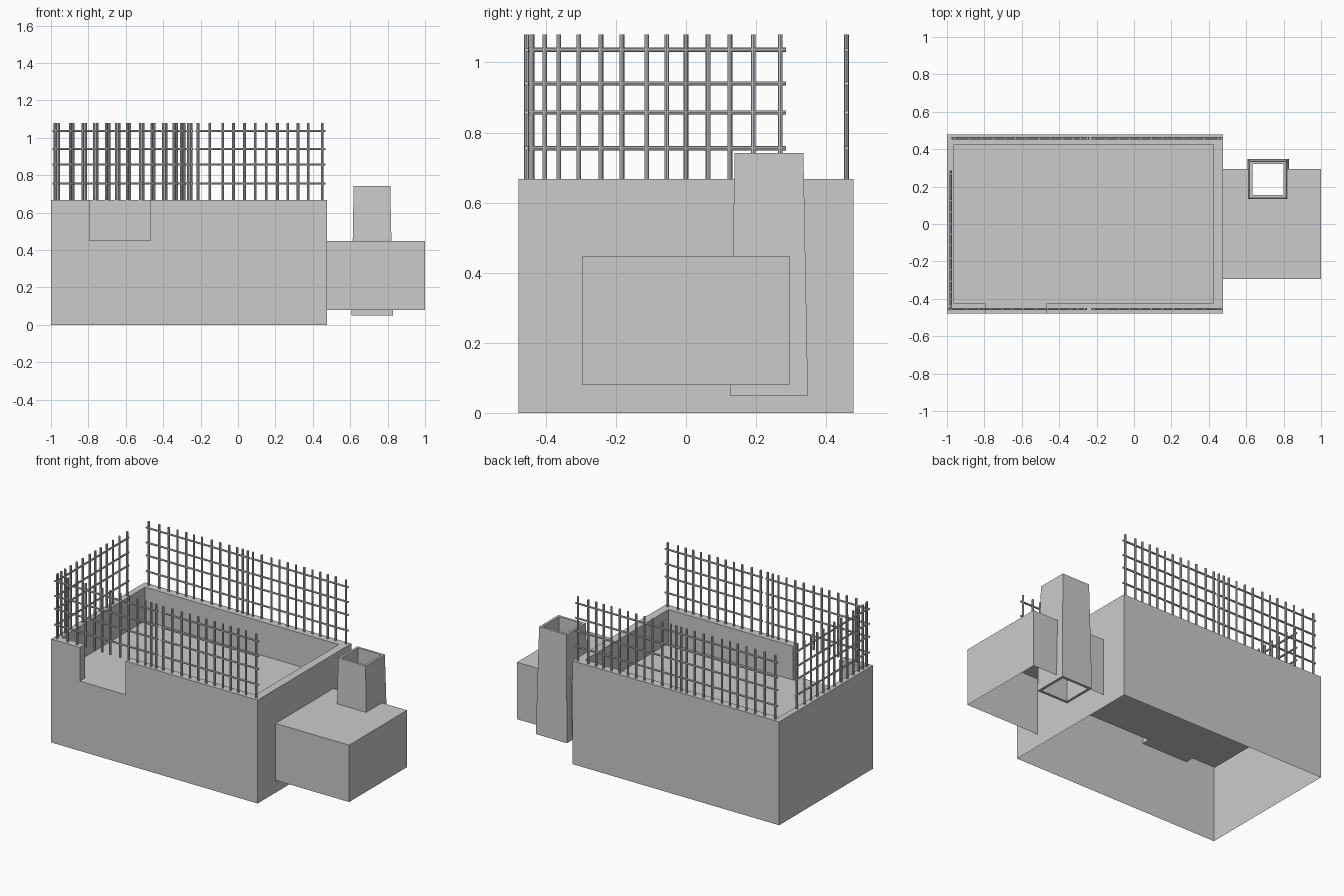
import bpy, bmesh
from mathutils import Vector

if "Cube" in bpy.data.objects:
    bpy.data.objects.remove(bpy.data.objects["Cube"])


def make_object(name, polys):
    """Object from a few polygons, welded, with consistent normals."""
    bm = bmesh.new()
    for poly in polys:
        bm.faces.new([bm.verts.new(p) for p in poly])
    bmesh.ops.remove_doubles(bm, verts=bm.verts, dist=1e-5)
    bmesh.ops.recalc_face_normals(bm, faces=bm.faces)
    me = bpy.data.meshes.new(name)
    bm.to_mesh(me)
    bm.free()
    ob = bpy.data.objects.new(name, me)
    bpy.context.collection.objects.link(ob)
    return ob


def at(points, z):
    return [(x, y, z) for x, y in points]


def strip(points, z0, z1):
    """Upright walls along an open path."""
    return [[(*a, z0), (*b, z0), (*b, z1), (*a, z1)]
            for a, b in zip(points, points[1:])]


# main building: open-bottomed shell, sunken roof terrace, gap in the parapet
X0, X1, Y = -1.0, 0.475, 0.478
IX0, IX1, IY = -0.962, 0.422, 0.425
NX0, NX1 = -0.795, -0.467
TOP, FLOOR = 0.667, 0.45
outer = [(NX1, -Y), (X1, -Y), (X1, Y), (X0, Y), (X0, -Y), (NX0, -Y)]
inner = [(NX0, -IY), (IX0, -IY), (IX0, IY), (IX1, IY), (IX1, -IY), (NX1, -IY)]
polys = strip([(X1, -Y), (X1, Y), (X0, Y), (X0, -Y)], 0, TOP)
polys.append([(X0, -Y, 0), (X1, -Y, 0), (X1, -Y, TOP), (NX1, -Y, TOP),
              (NX1, -Y, FLOOR), (NX0, -Y, FLOOR), (NX0, -Y, TOP), (X0, -Y, TOP)])
polys.append(at(outer + inner, TOP))
polys += strip([(NX0, -Y)] + inner + [(NX1, -Y)], FLOOR, TOP)
polys.append(at([(NX0, -Y)] + inner + [(NX1, -Y)], FLOOR))
make_object("main_building", polys)

# annex: open-bottomed, cut out around the chimney
AY, A0, A1 = 0.295, 0.08, 0.447
CX0, CX1, CY = 0.617, 0.821, 0.135
left_part = [(CX0, AY), (X1, AY)]
right_part = [(X1, -AY), (1, -AY), (1, AY), (CX1, AY)]
polys = strip(left_part, A0, A1) + strip(right_part, A0, A1)
polys.append(at(left_part + right_part + [(CX1, CY), (CX0, CY)], A1))
make_object("annex", polys)


# chimney: tapered square tube, open right through
def square(cx, cy, half, z):
    return [Vector((cx + sx * half, cy + sy * half, z))
            for sx, sy in ((-1, -1), (1, -1), (1, 1), (-1, 1))]


loops = [square(0.718, 0.237, 0.111, 0.05), square(0.716, 0.237, 0.098, 0.742),
         square(0.716, 0.237, 0.083, 0.742), square(0.718, 0.237, 0.094, 0.05)]
polys = []
for k in range(4):
    a, b = loops[k], loops[(k + 1) % 4]
    polys += [[a[i], a[(i + 1) % 4], b[(i + 1) % 4], b[i]] for i in range(4)]
make_object("chimney", polys)


# fence panels: round posts and rails in one curve object each
def fence(name, origin, direction, posts):
    o, d = Vector(origin), Vector(direction)
    bm = bmesh.new()

    def rod(a, b, r):
        v = b - a
        m = v.to_track_quat('Z', 'Y').to_matrix().to_4x4()
        m.translation = (a + b) / 2
        bmesh.ops.create_cone(bm, cap_ends=True, segments=8, radius1=r,
                              radius2=r, depth=v.length, matrix=m)

    for t in posts:
        p = o + d * t
        rod(p + Vector((0, 0, TOP)), p + Vector((0, 0, 1.08)), 0.007)
    for z in (0.755, 0.857, 0.94, 1.036):
        up = Vector((0, 0, z))
        rod(o + d * (posts[0] - 0.013) + up, o + d * (posts[-1] + 0.017) + up, 0.006)
    me = bpy.data.meshes.new(name)
    bm.to_mesh(me)
    bm.free()
    ob = bpy.data.objects.new(name, me)
    bpy.context.collection.objects.link(ob)
    bpy.ops.object.select_all(action='DESELECT')
    ob.select_set(True)
    bpy.context.view_layer.objects.active = ob
    bpy.ops.object.shade_smooth_by_angle()


dense = [0, .037, .077, .134, .197, .257, .328, .385, .44, .503, .565, .632, .709]
even = [0, .062, .132, .19, .249, .307, .366, .425, .481, .535, .59, .664]
fence("fence_side", (-0.98, -0.44, 0), (0, 1, 0), dense)
fence("fence_front_left", (-0.265, -0.455, 0), (-1, 0, 0), dense)
fence("fence_back_left", (-0.25, 0.458, 0), (-1, 0, 0), dense)
fence("fence_front_right", (-0.214, -0.455, 0), (1, 0, 0), even)
fence("fence_back_right", (-0.214, 0.458, 0), (1, 0, 0), even)
